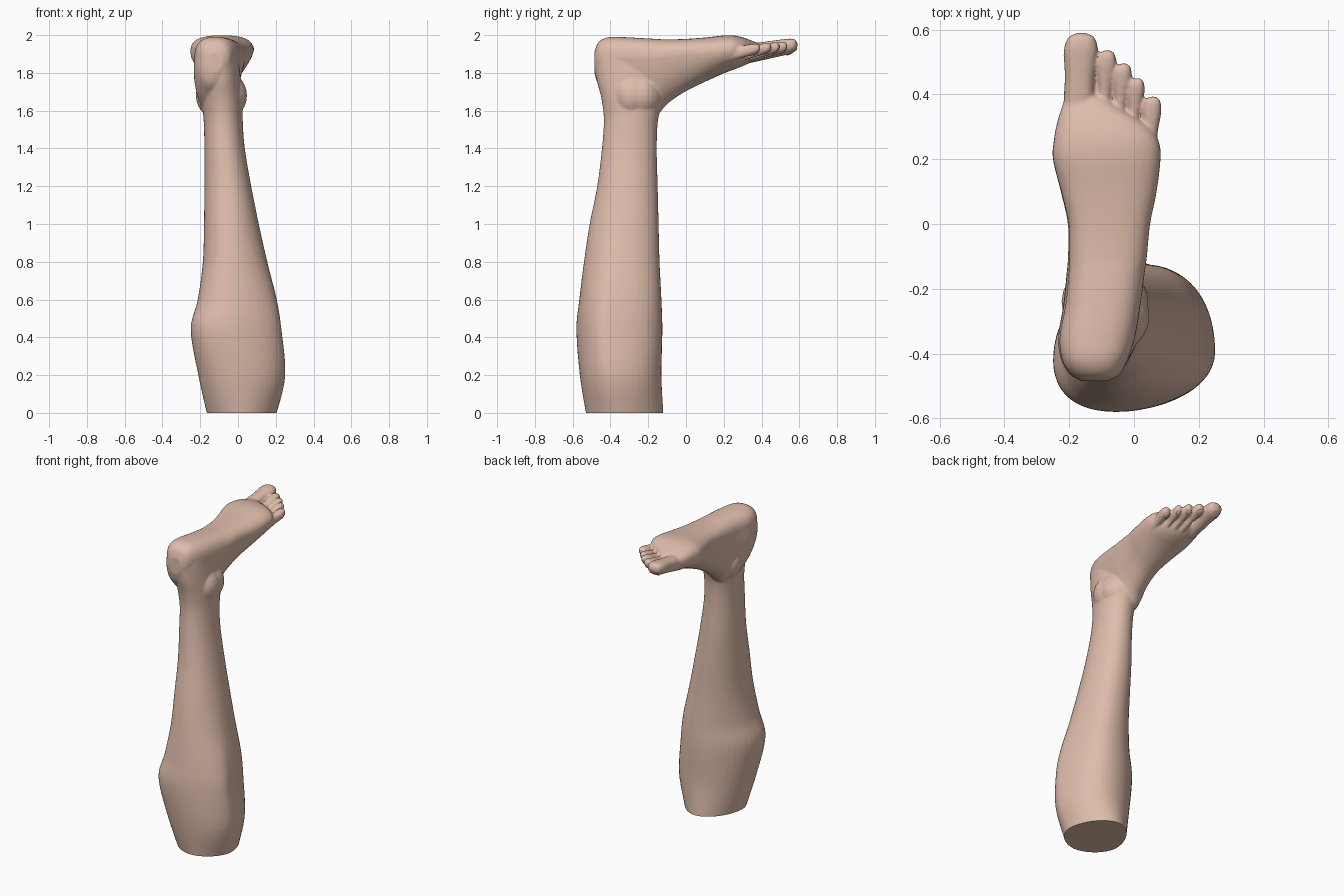
import bpy, bmesh, math
from mathutils import Matrix, Vector

if "Cube" in bpy.data.objects:
    bpy.data.objects.remove(bpy.data.objects["Cube"])


def spline(rows, n=6):
    """Catmull-Rom interpolation between rows of section values."""
    out = []
    for i in range(len(rows) - 1):
        p0, p1 = rows[max(i - 1, 0)], rows[i]
        p2, p3 = rows[i + 1], rows[min(i + 2, len(rows) - 1)]
        for s in range(n):
            t = s / n
            out.append([0.5 * (2 * b + (c - a) * t + (2 * a - 5 * b + 4 * c - d) * t * t
                               + (3 * b - a - 3 * c + d) * t ** 3)
                        for a, b, c, d in zip(p0, p1, p2, p3)])
    return out + [list(rows[-1])]


def power(v, e):
    return math.copysign(abs(v) ** e, v)


def leg_ring(row, n=48):
    """Egg section: widest at yw, shin shifted sideways, e sets how round."""
    z, xl, xr, yb, yw, yf, shift, e = row
    a, pts = (xr - xl) / 2, []
    for i in range(n):
        t = 2 * math.pi * i / n
        c, s = power(math.cos(t), e), power(math.sin(t), e)
        b = (yf - yw) if s > 0 else (yw - yb)
        pts.append(((xl + xr) / 2 + a * c + shift * s * abs(s), yw + b * s, z))
    return pts


def foot_ring(row, n=40, skew=0.12):
    """Flat towards the sole (up), rounded towards the instep (down)."""
    y, xl, xr, zs, zw, zd = row
    pts = []
    for i in range(n):
        t = 2 * math.pi * i / n
        c, s = math.cos(t), math.sin(t)
        if s > 0:
            x, z = power(c, 0.8), zw + (zs - zw) * s ** 0.75
            shift = 0
        else:
            x, z = c, zw + (zw - zd) * s
            shift = skew * (zw - zd) * s
        pts.append(((xl + xr) / 2 + (xr - xl) / 2 * x + shift, y, z))
    return pts


def loft(bm, rings):
    loops = [[bm.verts.new(p) for p in r] for r in rings]
    faces = [bm.faces.new(loops[0]), bm.faces.new(loops[-1])]
    for a, b in zip(loops, loops[1:]):
        for i in range(len(a)):
            j = (i + 1) % len(a)
            faces.append(bm.faces.new((a[i], a[j], b[j], b[i])))
    bmesh.ops.recalc_face_normals(bm, faces=faces)


def ellipsoid(bm, centre, radii, tilt=0.0):
    m = Matrix.Translation(centre) @ Matrix.Rotation(tilt, 4, 'X') @ Matrix.Diagonal((*radii, 1))
    bmesh.ops.create_uvsphere(bm, u_segments=24, v_segments=14, radius=1, matrix=m)


def make_object(bm, name, mat):
    me = bpy.data.meshes.new(name)
    bm.to_mesh(me)
    bm.free()
    me.materials.append(mat)
    ob = bpy.data.objects.new(name, me)
    bpy.context.collection.objects.link(ob)
    bpy.context.view_layer.objects.active = ob
    ob.select_set(True)
    return ob


skin = bpy.data.materials.new("skin")
skin.diffuse_color = (0.74, 0.51, 0.41, 1)
skin.use_nodes = True
skin.node_tree.nodes["Principled BSDF"].inputs["Base Color"].default_value = skin.diffuse_color

bm = bmesh.new()

# Calf, shin and ankle: z, x left, x right, y back, y widest, y front, shift, roundness
leg = [
    (-0.05, -0.145, 0.185, -0.52, -0.35, -0.12, 0.0, 1.12),
    (0.0, -0.165, 0.205, -0.53, -0.36, -0.12, 0.0, 1.1),
    (0.2, -0.21, 0.25, -0.562, -0.39, -0.13, 0.02, 0.98),
    (0.44, -0.25, 0.23, -0.58, -0.42, -0.125, 0.045, 0.97),
    (0.6, -0.213, 0.205, -0.565, -0.40, -0.13, 0.035, 0.95),
    (0.8, -0.186, 0.155, -0.54, -0.36, -0.14, 0.02, 0.95),
    (1.0, -0.18, 0.11, -0.51, -0.33, -0.145, 0.01, 0.95),
    (1.2, -0.178, 0.07, -0.47, -0.31, -0.15, 0, 0.95),
    (1.4, -0.178, 0.036, -0.445, -0.30, -0.155, 0, 0.95),
    (1.55, -0.182, 0.025, -0.435, -0.28, -0.148, 0, 0.95),
    (1.66, -0.195, 0.025, -0.447, -0.27, -0.12, 0, 0.95),
    (1.76, -0.2, 0.015, -0.472, -0.28, -0.11, 0, 0.95),
    (1.86, -0.21, 0.005, -0.485, -0.30, -0.12, 0, 0.95),
    (1.92, -0.2, 0.0, -0.475, -0.30, -0.14, 0, 0.95),
]
loft(bm, [leg_ring(r) for r in spline(leg)])

# Foot from heel to ball: y, x left, x right, z sole, z widest, z instep
foot = [
    (-0.485, -0.16, -0.08, 1.91, 1.86, 1.80),
    (-0.465, -0.195, -0.045, 1.96, 1.87, 1.74),
    (-0.42, -0.222, -0.02, 1.987, 1.88, 1.69),
    (-0.35, -0.23, 0.003, 1.99, 1.88, 1.62),
    (-0.25, -0.212, 0.02, 1.985, 1.88, 1.56),
    (-0.16, -0.203, 0.032, 1.98, 1.88, 1.57),
    (-0.10, -0.2, 0.04, 1.977, 1.89, 1.635),
    (0.0, -0.202, 0.05, 1.98, 1.90, 1.703),
    (0.1, -0.225, 0.07, 1.987, 1.905, 1.752),
    (0.2, -0.25, 0.082, 1.998, 1.915, 1.797),
    (0.26, -0.247, 0.075, 1.997, 1.92, 1.82),
    (0.31, -0.238, 0.035, 1.985, 1.92, 1.84),
    (0.35, -0.226, -0.03, 1.97, 1.92, 1.86),
    (0.385, -0.21, -0.085, 1.955, 1.92, 1.88),
    (0.40, -0.17, -0.12, 1.94, 1.92, 1.90),
]
loft(bm, [foot_ring(r) for r in spline(foot)])

# Ankle bones
ellipsoid(bm, (-0.09, -0.24, 1.68), (0.134, 0.12, 0.13))
ellipsoid(bm, (-0.075, -0.285, 1.68), (0.123, 0.115, 0.13))

# Toes: base, tip, width, thickness, neck width
toes = [
    ((-0.172, 0.32, 1.900), (-0.162, 0.590, 1.948), 0.106, 0.084, 0.87),
    ((-0.095, 0.31, 1.885), (-0.083, 0.537, 1.942), 0.063, 0.064, 0.66),
    ((-0.053, 0.28, 1.882), (-0.031, 0.496, 1.940), 0.057, 0.061, 0.66),
    ((-0.010, 0.24, 1.880), (0.011, 0.451, 1.938), 0.052, 0.058, 0.66),
    ((0.042, 0.17, 1.885), (0.058, 0.394, 1.932), 0.060, 0.060, 0.76),
]
profile = [(0, 0.2), (0.3, 0.15), (0.5, 0.05), (0.63, 0.5), (0.78, 1.0), (0.89, 0.85),
           (0.96, 0.5), (1, -0.3)]
nails = bmesh.new()
for base, tip, w, h, neck in toes:
    b, t = Vector(base), Vector(tip)
    rows = []
    for f, s in profile:
        p = b.lerp(t, f)
        hw = w / 2 * (neck + (1 - neck) * s) if f < 0.8 else w / 2 * (0.4 + 0.6 * s)
        hh = h / 2 * (1.25 - 0.3 * f) if f < 0.8 else h / 2 * (0.4 + 0.6 * s)
        rows.append((p.y, p.x - hw, p.x + hw, p.z + hh, p.z, p.z - hh))
    loft(bm, [foot_ring(r, 24, 0) for r in spline(rows, 4)])
    c = b.lerp(t, 0.89)
    ellipsoid(nails, (c.x, c.y, c.z - 0.39 * h), (w * 0.3, w * 0.32, 0.006), 0.55)

# Fuse everything into one smooth skin
body = make_object(bm, "leg_and_foot", skin)
remesh = body.modifiers.new("fuse", 'REMESH')
remesh.mode = 'VOXEL'
remesh.voxel_size = 0.0062
smooth = body.modifiers.new("soften", 'SMOOTH')
smooth.factor = 0.5
smooth.iterations = 6
for m in ("fuse", "soften"):
    bpy.ops.object.modifier_apply(modifier=m)

# Flat cut below the knee
bm = bmesh.new()
bm.from_mesh(body.data)
bmesh.ops.bisect_plane(bm, geom=bm.verts[:] + bm.edges[:] + bm.faces[:],
                       plane_co=(0, 0, 0), plane_no=(0, 0, 1), clear_inner=True)
bmesh.ops.holes_fill(bm, edges=[e for e in bm.edges if e.is_boundary], sides=0)
bm.to_mesh(body.data)
bm.free()
if not body.data.materials:
    body.data.materials.append(skin)

# Toenails
make_object(nails, "toenails", skin)
bpy.ops.object.shade_smooth_by_angle(angle=math.radians(40))
